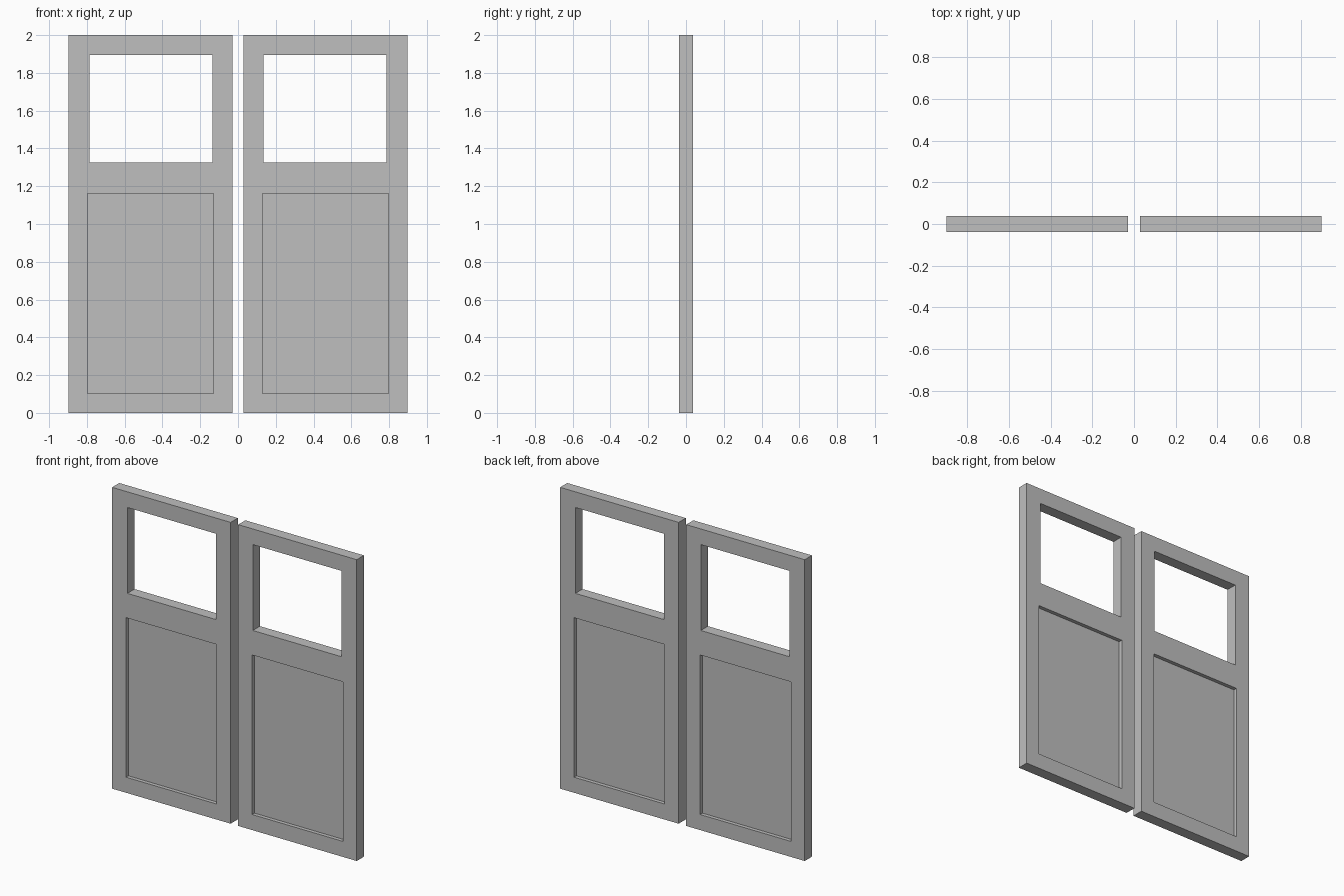
import bpy
import bmesh
from mathutils import Matrix, Vector

cube = bpy.data.objects.get("Cube")
if cube:
    bpy.data.objects.remove(cube, do_unlink=True)

THICK = 0.075
PANEL_THICK = 0.025
# Rectangles as x0, x1, z0, z1 on the +x leaf
LEAF = (0.028, 0.898, 0.0, 2.0)
WINDOW = (0.135, 0.786, 1.326, 1.896)
PANEL = (0.13, 0.797, 0.103, 1.162)

grey = bpy.data.materials.new("door_grey")
grey.use_nodes = True
colour = (0.52, 0.52, 0.52, 1.0)
grey.diffuse_color = colour
grey.node_tree.nodes["Principled BSDF"].inputs["Base Color"].default_value = colour


def add_mesh(name, bm):
    bmesh.ops.recalc_face_normals(bm, faces=bm.faces)
    mesh = bpy.data.meshes.new(name)
    bm.to_mesh(mesh)
    bm.free()
    mesh.materials.append(grey)
    obj = bpy.data.objects.new(name, mesh)
    bpy.context.collection.objects.link(obj)


def frame(name, side):
    """One-piece frame: a grid of cells with the two openings left out, extruded."""
    bm = bmesh.new()
    xs = sorted({r[i] for r in (LEAF, WINDOW, PANEL) for i in (0, 1)})
    zs = sorted({r[i] for r in (LEAF, WINDOW, PANEL) for i in (2, 3)})
    grid = {(x, z): bm.verts.new((side * x, -THICK / 2, z)) for x in xs for z in zs}
    for x0, x1 in zip(xs, xs[1:]):
        for z0, z1 in zip(zs, zs[1:]):
            cx, cz = (x0 + x1) / 2, (z0 + z1) / 2
            if any(r[0] < cx < r[1] and r[2] < cz < r[3] for r in (WINDOW, PANEL)):
                continue
            bm.faces.new([grid[x0, z0], grid[x1, z0], grid[x1, z1], grid[x0, z1]])
    bmesh.ops.delete(bm, geom=[v for v in bm.verts if not v.link_faces], context='VERTS')
    result = bmesh.ops.extrude_face_region(bm, geom=bm.faces[:], use_keep_orig=True)
    moved = [g for g in result["geom"] if isinstance(g, bmesh.types.BMVert)]
    bmesh.ops.translate(bm, verts=moved, vec=(0, THICK, 0))
    add_mesh(name, bm)


def panel(name, side):
    """Thin panel set back from both faces of the frame."""
    x0, x1, z0, z1 = PANEL
    bm = bmesh.new()
    centre = Vector((side * (x0 + x1) / 2, 0, (z0 + z1) / 2))
    size = Matrix.Diagonal((x1 - x0, PANEL_THICK, z1 - z0, 1))
    bmesh.ops.create_cube(bm, size=1, matrix=Matrix.Translation(centre) @ size)
    add_mesh(name, bm)


# Two matching door leaves
for label, side in (("left", 1), ("right", -1)):
    frame(f"{label}_door_frame", side)
    panel(f"{label}_door_panel", side)
